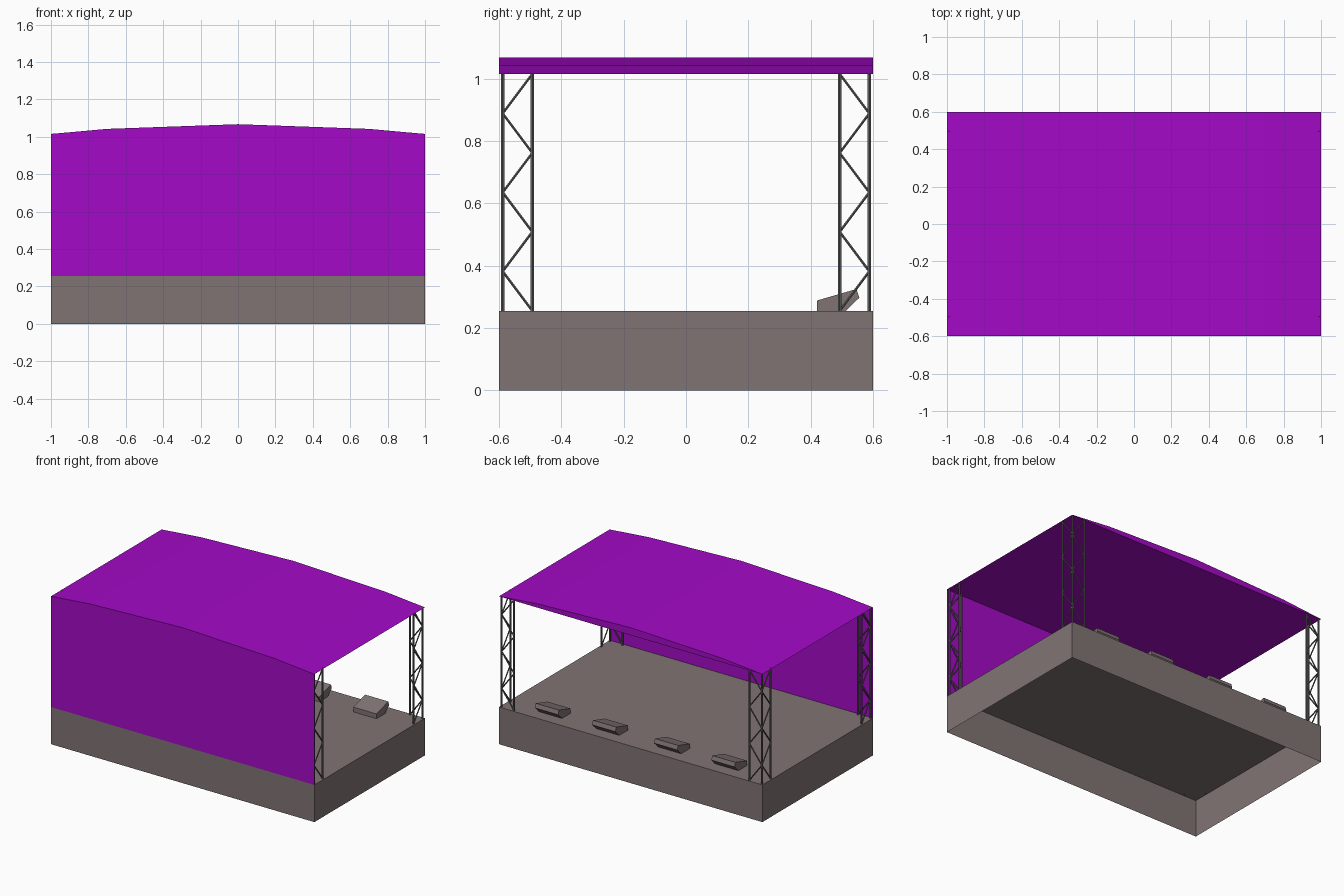
import bpy, math
from mathutils import Vector

if "Cube" in bpy.data.objects:
    bpy.data.objects.remove(bpy.data.objects["Cube"])


def material(name, col):
    m = bpy.data.materials.new(name)
    m.diffuse_color = (*col, 1)
    m.use_nodes = True
    m.node_tree.nodes["Principled BSDF"].inputs["Base Color"].default_value = m.diffuse_color
    return m


CANVAS = material("purple_canvas", (0.37, 0.003, 0.57))
DECK = material("warm_grey", (0.22, 0.175, 0.175))
STEEL = material("steel", (0.12, 0.12, 0.12))


def mesh_object(name, verts, faces, mat):
    me = bpy.data.meshes.new(name)
    me.from_pydata(verts, [], faces)
    me.materials.append(mat)
    ob = bpy.data.objects.new(name, me)
    bpy.context.collection.objects.link(ob)
    return ob


def prism(pts, to3d, a, b):
    """Closed extrusion of a 2D profile between a and b."""
    n = len(pts)
    verts = [to3d(p, a) for p in pts] + [to3d(p, b) for p in pts]
    faces = [tuple(range(n))[::-1], tuple(range(n, 2 * n))]
    faces += [(i, (i + 1) % n, n + (i + 1) % n, n + i) for i in range(n)]
    return verts, faces


FLOOR, EAVE = 0.255, 1.015

# Stage platform, open underneath
corners = [(-1, -0.6), (1, -0.6), (1, 0.6), (-1, 0.6)]
v, f = prism(corners, lambda p, z: (p[0], p[1], z), 0, FLOOR)
mesh_object("stage_platform", v, f[1:], DECK)

# Arched roof with a flat underside
arch = [(-1, EAVE), (1, EAVE), (0.7, 1.042), (0, 1.067), (-0.7, 1.042)]
v, f = prism(arch, lambda p, y: (p[0], y, p[1]), 0.6, -0.6)
mesh_object("roof", v, f, CANVAS)

# Fabric wall closing the front side
mesh_object("canvas_wall", [(-1, -0.6, FLOOR), (1, -0.6, FLOOR), (1, -0.6, EAVE), (-1, -0.6, EAVE)],
            [(0, 1, 2, 3)], CANVAS)


# Corner trusses: three posts each with zigzag braces on the two outer sides
def truss(name, sx, sy):
    verts, faces = [], []

    def bar(a, b, r, sides=6):
        a, b = Vector(a), Vector(b)
        q = (b - a).to_track_quat('Z', 'Y')
        ring = [(r * math.cos(t), r * math.sin(t)) for t in
                (2 * math.pi * i / sides for i in range(sides))]
        bv, bf = prism(ring, lambda p, z: a + q @ Vector((p[0], p[1], z)), 0, (b - a).length)
        k = len(verts)
        verts.extend(bv)
        faces.extend(tuple(i + k for i in face) for face in bf)

    outer = (sx * 0.988, sy * 0.588)
    inner = [(sx * 0.893, sy * 0.588), (sx * 0.988, sy * 0.493)]
    for p in [outer] + inner:
        bar((*p, FLOOR), (*p, EAVE), 0.0065)
    step = (EAVE - FLOOR) / 6
    for p in inner:
        for i in range(6):
            lo, hi = (p, outer) if i % 2 == 0 else (outer, p)
            bar((*lo, FLOOR + i * step), (*hi, FLOOR + (i + 1) * step), 0.0045)
    mesh_object(name, verts, faces, STEEL)


for sx, side in ((-1, "left"), (1, "right")):
    for sy, end in ((-1, "front"), (1, "back")):
        truss(f"truss_{end}_{side}", sx, sy)

# Wedge floor monitors along the open edge
wedge = [(0.42, FLOOR), (0.513, FLOOR), (0.556, 0.297), (0.547, 0.325), (0.42, 0.288)]
for i, x in enumerate((-0.67, -0.235, 0.235, 0.67)):
    v, f = prism(wedge, lambda p, d: (d, p[0], p[1]), x - 0.088, x + 0.088)
    mesh_object(f"floor_monitor_{i + 1}", v, f, DECK)
